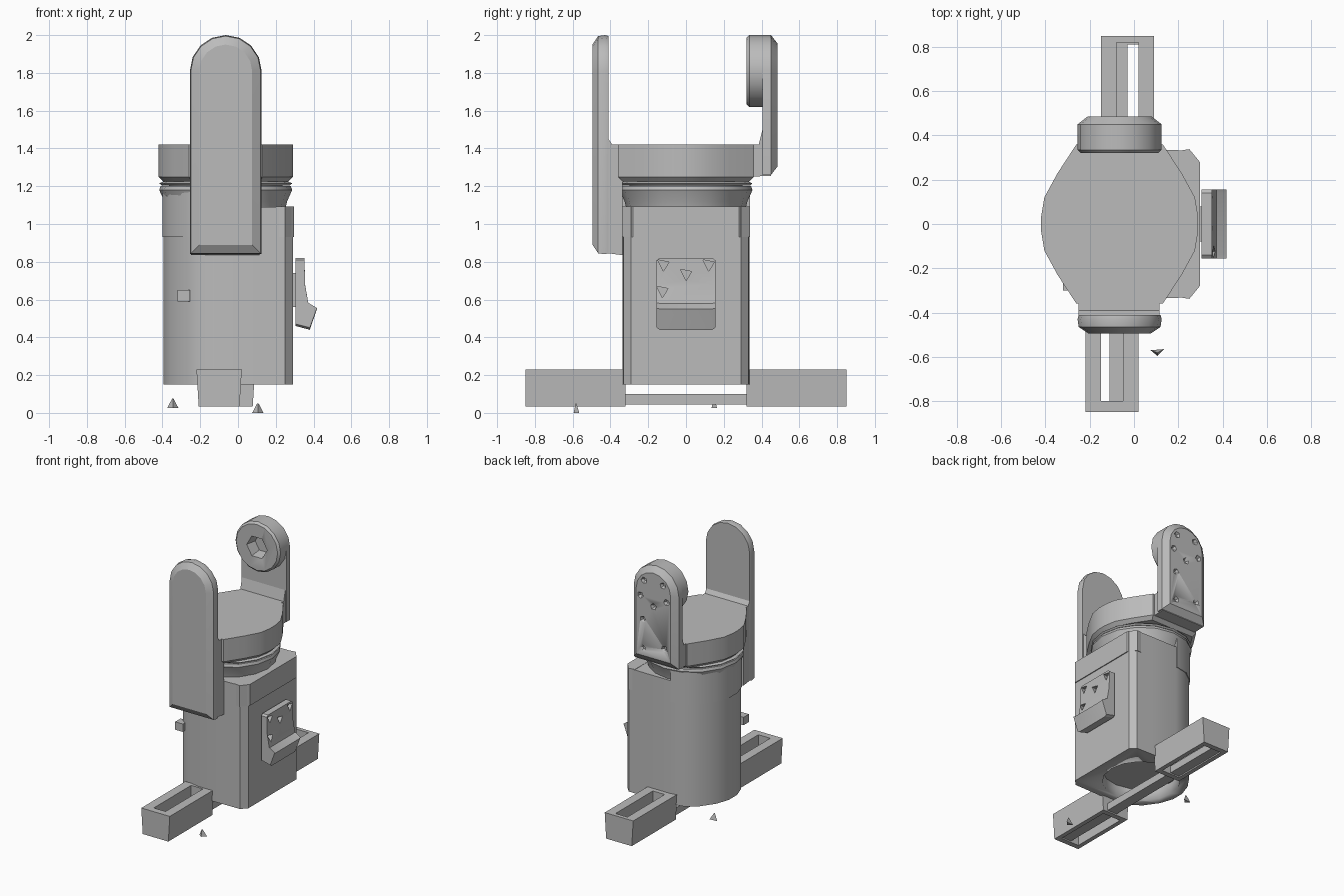
import bpy, bmesh, math
from mathutils import Vector

cube = bpy.data.objects.get("Cube")
if cube:
    bpy.data.objects.remove(cube, do_unlink=True)

grey = bpy.data.materials.new("plain grey")
grey.use_nodes = True
GREY = (0.5, 0.5, 0.5, 1)
grey.diffuse_color = GREY
grey.node_tree.nodes["Principled BSDF"].inputs["Base Color"].default_value = GREY
CX = -0.065  # axis of the round parts


def loft(name, rings, angle=30):
    """Skin a list of equal-length point rings and cap both ends."""
    bm = bmesh.new()
    rows = [[bm.verts.new(p) for p in ring] for ring in rings]
    n = len(rows[0])
    for a, b in zip(rows, rows[1:]):
        for i in range(n):
            j = (i + 1) % n
            bm.faces.new((a[i], a[j], b[j], b[i]))
    bm.faces.new(rows[0])
    bm.faces.new(rows[-1])
    bmesh.ops.recalc_face_normals(bm, faces=bm.faces)
    mesh = bpy.data.meshes.new(name)
    bm.to_mesh(mesh)
    bm.free()
    obj = bpy.data.objects.new(name, mesh)
    bpy.context.collection.objects.link(obj)
    mesh.materials.append(grey)
    activate(obj)
    if angle:
        bpy.ops.object.shade_smooth_by_angle(angle=math.radians(angle))
    return obj


def activate(obj):
    bpy.ops.object.select_all(action='DESELECT')
    obj.select_set(True)
    bpy.context.view_layer.objects.active = obj


def box(name, x0, x1, y0, y1, z0, z1):
    ring = lambda z: [(x0, y0, z), (x1, y0, z), (x1, y1, z), (x0, y1, z)]
    return loft(name, [ring(z0), ring(z1)], 0)


def circle(r, n, turn=0.0):
    return [(r * math.cos(math.tau * (i + turn) / n), r * math.sin(math.tau * (i + turn) / n))
            for i in range(n)]


def turned(name, levels, n=20):
    """Upright round part from (height, radius) levels."""
    return loft(name, [[(CX + x, y, z) for x, y in circle(r, n)] for z, r in levels])


def along_y(name, cz, levels, n, cx=CX, turn=0.0):
    """Round part lying along y from (y, radius) levels."""
    return loft(name, [[(cx + x, y, cz + z) for x, z in circle(r, n, turn)] for y, r in levels])


def cut(obj, *cutters):
    for cutter in cutters:
        cutter.hide_render = True
        mod = obj.modifiers.new("cut", 'BOOLEAN')
        mod.operation, mod.solver, mod.object = 'DIFFERENCE', 'EXACT', cutter
        activate(obj)
        bpy.ops.object.modifier_apply(modifier=mod.name)
        bpy.data.objects.remove(cutter, do_unlink=True)


# Main housing: round on one side, boxed on the other, hollow underneath
half = [(0.29, 0.29), (0.25, 0.332), (0.1, 0.335), (-0.1, 0.335), (-0.2, 0.315),
        (-0.29, 0.25), (-0.36, 0.15), (-0.395, 0.05)]
plan = half + [(x, -y) for x, y in reversed(half)]
housing = loft("housing", [[(x, y, z) for x, y in plan] for z in (0.15, 1.09)])
cut(housing, turned("hollow_cutter", [(0.1, 0.27), (0.24, 0.27)], 16))

# Raised band on the boxed side
loft("side_band", [[(0.2, -0.33, z), (0.25, -0.338, z), (0.297, -0.28, z),
                    (0.297, 0.28, z), (0.25, 0.338, z), (0.2, 0.33, z)] for z in (0.93, 1.092)], 0)

# Collar shell on the round side
shell = [(min(x, 0.05) - 0.006, y * 1.01) for x, y in plan if x < 0.05]
loft("collar", [[(x, y, z) for x, y in shell] for z in (0.93, 1.2)])

# Stacked swivel rings
turned("swivel_ring", [(1.08, 0.315), (1.12, 0.325), (1.18, 0.352), (1.2, 0.345)], 16)
turned("swivel_rim", [(1.205, 0.34), (1.215, 0.352), (1.225, 0.33)], 16)
turned("neck", [(1.15, 0.3), (1.27, 0.3)], 16)

# Turntable with flats where the arms stand
quarter = [(0.355, 0.03), (0.34, 0.12), (0.28, 0.23), (0.195, 0.36)]
side = quarter + [(-x, y) for x, y in reversed(quarter)]
table = side + [(-x, -y) for x, y in side]
loft("turntable", [[(CX + x * s, y * s, z) for x, y in table]
                   for z, s in ((1.225, 0.93), (1.25, 1), (1.42, 1))], 25)


def arm(name, z0, levels):
    """Round-topped plate from (y, inset) levels."""
    rings = []
    for y, inset in levels:
        r = 0.19 - inset
        pts = [(CX + r, z0 + inset)]
        pts += [(CX + r * math.cos(math.pi * i / 8), 1.81 + r * math.sin(math.pi * i / 8))
                for i in range(9)]
        pts.append((CX - r, z0 + inset))
        rings.append([(x, y, z) for x, z in pts])
    return loft(name, rings, 25)


# Front arm and its thick foot
arm("front_arm", 0.84, [(-0.41, 0.005), (-0.43, 0), (-0.465, 0.005), (-0.495, 0.05)])
foot = [(-0.45, 0.85), (-0.335, 0.835), (-0.335, 1.42), (-0.39, 1.42), (-0.41, 1.45), (-0.45, 1.45)]
loft("front_foot", [[(x, y, z) for y, z in foot] for x in (-0.25, 0.115)], 0)

# Back arm with shallow pits in its outer face
back_arm = arm("back_arm", 1.26, [(0.405, 0.0), (0.45, 0.0), (0.485, 0.045)])
pits = [(0.08, 1.88), (-0.08, 1.88), (0.11, 1.76), (-0.11, 1.76), (0, 1.7),
        (0.09, 1.58), (-0.09, 1.4), (0.09, 1.36)]
cut(back_arm, *[along_y("pit_cutter", z, [(0.465, 0.012), (0.5, 0.035)], 5, CX + x, i * 0.3)
                for i, (x, z) in enumerate(pits)])
heel = [(0.32, 1.25), (0.45, 1.255), (0.45, 1.5), (0.405, 1.5), (0.385, 1.42), (0.32, 1.42)]
loft("back_foot", [[(x, y, z) for y, z in heel] for x in (-0.25, 0.115)], 0)

# Bearing boss on the back arm with a six-sided socket
boss = along_y("bearing_boss", 1.81, [(0.32, 0.175), (0.335, 0.19), (0.43, 0.19)], 16)
cut(boss, along_y("socket_cutter", 1.81, [(0.3, 0.09), (0.4, 0.07)], 6))

# Side handle plate, stepped out at its lower edge, with small pits
profile = [(0.305, 0.82), (0.352, 0.82), (0.355, 0.68), (0.372, 0.58),
           (0.418, 0.55), (0.38, 0.44), (0.305, 0.46)]
rows = []
for y, s in ((-0.155, 0.94), (-0.14, 1), (0.14, 1), (0.155, 0.94)):
    rows.append([(x, y, 0.63 + (z - 0.63) * s) for x, z in profile])
handle = loft("side_handle", rows, 20)
for y, z in ((-0.12, 0.78), (0.0, 0.73), (0.12, 0.78), (-0.125, 0.64)):
    w = 0.03
    tri = [(y - w, z + w), (y + w, z + w * 0.6), (y, z - w)]
    cut(handle, loft("notch_cutter", [[(x, a, b) for a, b in tri] for x in (0.325, 0.4)], 0))
box("handle_mount", 0.28, 0.31, -0.08, 0.08, 0.56, 0.74)

# Small tab on the front of the housing
box("front_tab", -0.32, -0.255, -0.3, -0.235, 0.59, 0.65)

# Foot rails: hollow blocks with a long slot, joined by one bar
for name, x, y0, y1 in (("front_rail", -0.1, -0.85, -0.32), ("back_rail", -0.03, 0.32, 0.85)):
    rail = loft(name, [[(x - w, y0, z), (x + w, y0, z), (x + w, y1, z), (x - w, y1, z)]
                       for z, w in ((0.035, 0.108), (0.23, 0.12))], 0)
    cut(rail,
        box("channel_cutter", x - 0.075, x + 0.075, y0 + 0.04, y1 - 0.04, 0, 0.14),
        box("slot_cutter", x - 0.05, x + 0.05, y0 + 0.05, y1 - 0.03, 0.1, 0.3))
box("rail_bar", -0.11, -0.03, -0.82, 0.82, 0.045, 0.1)

# Loose three-sided chips near the ground
for x, y, z in ((-0.345, 0.15, 0.025), (0.105, -0.58, 0.0)):
    loft("ground_chip", [[(x - 0.03, y + 0.01, z), (x + 0.03, y + 0.015, z), (x, y - 0.015, z)],
                         [(x - 0.004, y, z + 0.05), (x + 0.004, y, z + 0.05), (x, y - 0.004, z + 0.05)]], 0)
